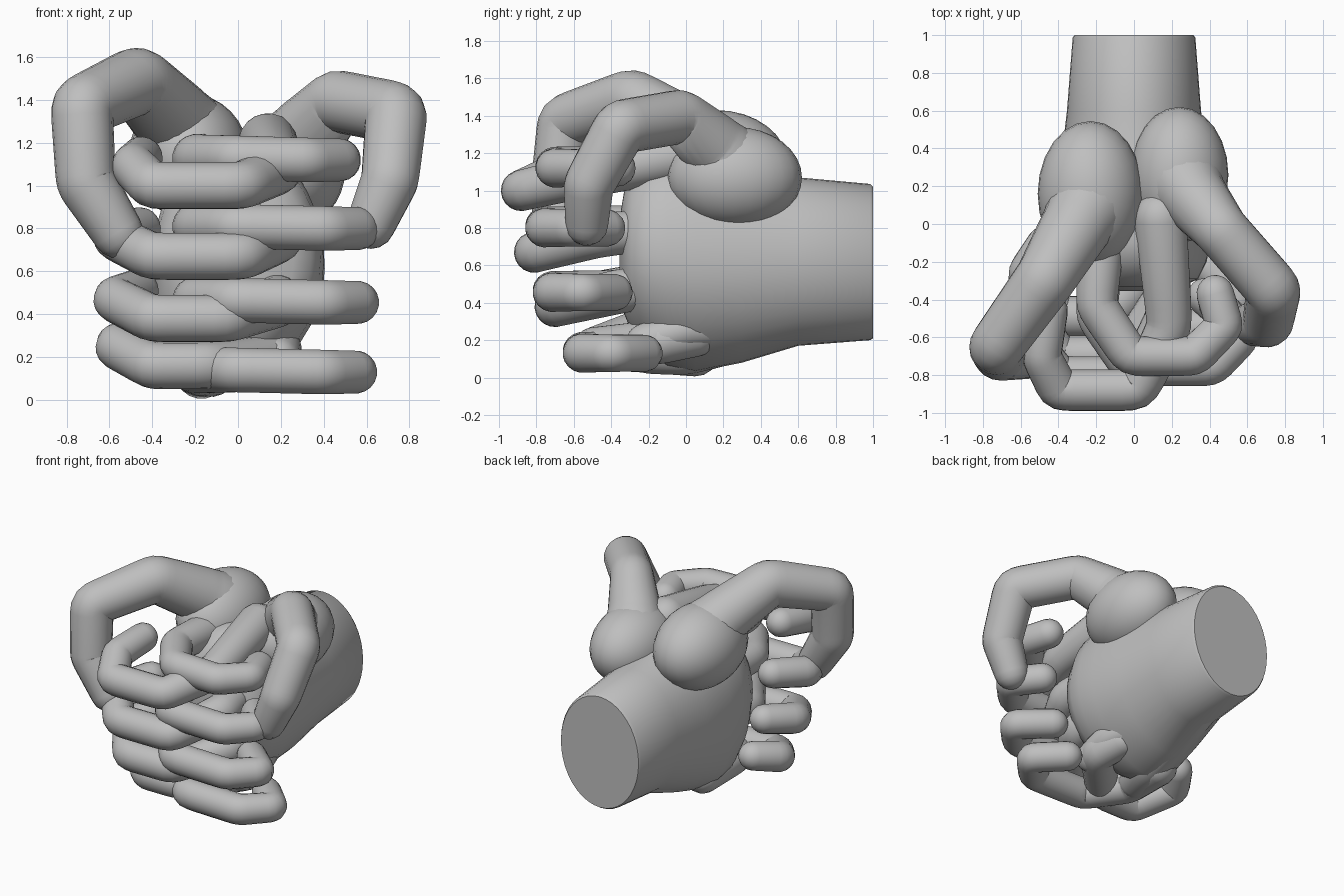
import bpy, bmesh, math
from mathutils import Vector

cube = bpy.data.objects.get("Cube")
if cube:
    bpy.data.objects.remove(cube, do_unlink=True)

grey = bpy.data.materials.new("clay_grey")
grey.use_nodes = True
tone = (0.52, 0.52, 0.52, 1)
grey.diffuse_color = tone
grey.node_tree.nodes["Principled BSDF"].inputs["Base Color"].default_value = tone


def finish(name, bm, angle=40):
    bmesh.ops.recalc_face_normals(bm, faces=bm.faces)
    mesh = bpy.data.meshes.new(name)
    bm.to_mesh(mesh)
    bm.free()
    mesh.materials.append(grey)
    obj = bpy.data.objects.new(name, mesh)
    bpy.context.collection.objects.link(obj)
    bpy.ops.object.select_all(action='DESELECT')
    obj.select_set(True)
    bpy.context.view_layer.objects.active = obj
    bpy.ops.object.shade_smooth_by_angle(angle=math.radians(angle))
    return obj


def loft(bm, rings):
    """Skin a list of point rings and close both ends."""
    loops = [[bm.verts.new(p) for p in ring] for ring in rings]
    n = len(loops[0])
    for a, b in zip(loops, loops[1:]):
        for i in range(n):
            j = (i + 1) % n
            bm.faces.new((a[i], a[j], b[j], b[i]))
    bm.faces.new(loops[0])
    bm.faces.new(loops[-1])


def cap(end, inner):
    """Shrinking points that round off the end of a tube."""
    out = (end.xyz - inner.xyz).normalized()
    return [Vector((*(end.xyz + out * end.w * math.sin(k)), end.w * math.cos(k)))
            for k in (0.4, 0.8, 1.15, 1.45)]


def tube(name, path, sides=20, bend=0.2):
    """Round-ended digit along (x, y, z, radius) points with softened corners."""
    pts = [Vector(p) for p in path]
    line = [pts[0]]
    for a, b, c in zip(pts, pts[1:], pts[2:]):
        p, q = b.lerp(a, bend), b.lerp(c, bend)
        for t in (0, 0.25, 0.5, 0.75, 1):
            # blend of the true corner and its curve keeps a knuckle
            curve = p.lerp(b, t).lerp(b.lerp(q, t), t)
            line.append(curve.lerp(b, 0.35 * math.sin(math.pi * t)))
    line.append(pts[-1])
    line = cap(line[0], line[1])[::-1] + line + cap(line[-1], line[-2])
    rings = []
    side = last = None
    for i, p in enumerate(line):
        tan = (line[min(i + 1, len(line) - 1)].xyz - line[max(i - 1, 0)].xyz).normalized()
        if side is None:
            side = tan.orthogonal().normalized()
        else:
            side = last.rotation_difference(tan) @ side
        last = tan
        other = tan.cross(side)
        rings.append([p.xyz + p.w * (side * math.cos(k * math.tau / sides)
                                     + other * math.sin(k * math.tau / sides))
                      for k in range(sides)])
    bm = bmesh.new()
    loft(bm, rings)
    return finish(name, bm, 60)


# Forearm and palm: oval sections running from the wrist forward,
# each skewed so that its lowest point drifts to the right
def oval(y, rx, low, high, skew=0, n=40):
    mid, rz = (low + high) / 2, (high - low) / 2
    ring = []
    for k in range(n):
        c, s = math.cos(k * math.tau / n), math.sin(k * math.tau / n)
        ring.append(Vector((rx * c + skew * min(s, 0) ** 2, y, mid + rz * s)))
    return ring


sections = [(1.0, .315, .21, 1.02), (.985, .325, .2, 1.035), (.6, .355, .17, 1.07),
            (.3, .39, .08, 1.13, -.05), (.05, .405, .03, 1.2, -.1),
            (-.1, .4, .06, 1.21, -.1), (-.2, .385, .13, 1.18, -.08),
            (-.29, .34, .24, 1.09, -.03), (-.33, .26, .34, 1.0), (-.355, .1, .5, .85)]
bm = bmesh.new()
loft(bm, [oval(*s) for s in sections])
finish("palm_and_wrist", bm)

# Thumb mounds
for name, centre, size in (("right_thumb_mound", (-.23, .16, 1.14), (.28, .385, .29)),
                           ("left_thumb_mound", (.24, .26, 1.07), (.26, .36, .27))):
    bm = bmesh.new()
    bmesh.ops.create_uvsphere(bm, u_segments=24, v_segments=16, radius=1)
    bmesh.ops.scale(bm, vec=size, verts=bm.verts)
    bmesh.ops.translate(bm, vec=centre, verts=bm.verts)
    finish(name, bm, 60)

# Thumbs
tube("right_thumb", [(-.2, .17, 1.17, .24), (-.3, 0, 1.31, .19), (-.47, -.29, 1.49, .16),
                     (-.73, -.65, 1.37, .145), (-.71, -.69, 1.02, .14),
                     (-.56, -.7, .78, .12)], bend=.14)
tube("left_thumb", [(.24, .25, 1.12, .23), (.32, .14, 1.24, .18), (.46, -.03, 1.395, .145),
                    (.74, -.35, 1.34, .145), (.71, -.52, 1.03, .135),
                    (.62, -.53, .82, .115)], bend=.14)

# Fingers that root on the left and wrap across to the right: root y and z,
# middle z, front y and z, inner bend x, outer knuckle x and y, tip x and y
for name, ry, rz, mz, y, z, turn, kx, ky, tx, ty in (
        ("index", .03, 1.2, 1.08, -.88, 1.0, .02, -.49, -.7, -.45, -.46),
        ("middle", -.1, .8, .76, -.81, .67, .02, -.58, -.58, -.46, -.35),
        ("ring", -.1, .5, .46, -.7, .38, -.04, -.58, -.44, -.47, -.24),
        ("little", .05, .22, .19, -.49, .16, -.14, -.57, -.27, -.47, -.11)):
    tube("left_" + name + "_finger", [
        (.14, ry, rz, .14 if rz > 1 else .11), (.19, y + .34, mz, .12),
        (turn, y, z, .11), (-.4, y, z, .11), (kx, ky, z + .09, .105),
        (tx, ty, z + .13, .1)])

# Fingers that root on the right and wrap across to the left
for name, z, y, x, back, curl in zip(
        ("index", "middle", "ring", "little"), (1.12, .8, .455, .13),
        (-.7, -.755, -.715, -.555), (.48, .57, .57, .56), (-.05, -.1, -.1, .05),
        (.05, .13, .19, .17)):
    tube("right_" + name + "_finger", [
        (-.17, back, z, .125), (-.2, y + .27, z + .01, .11), (-.02, y, z + .01, .105),
        (x - .16, y, z, .105), (x, y + .16, z, .1), (x - curl, y + .33, z, .1)])

# Lower edge of the palm and the knuckle beside it
tube("right_palm_heel", [(-.08, .62, .33, .13), (-.1, .3, .22, .13),
                         (-.12, 0, .13, .12), (-.18, -.2, .13, .11)], bend=.4)
tube("left_palm_knuckle", [(.13, .2, .26, .09), (.2, -.03, .25, .1),
                           (.19, -.22, .19, .1)], bend=.4)
